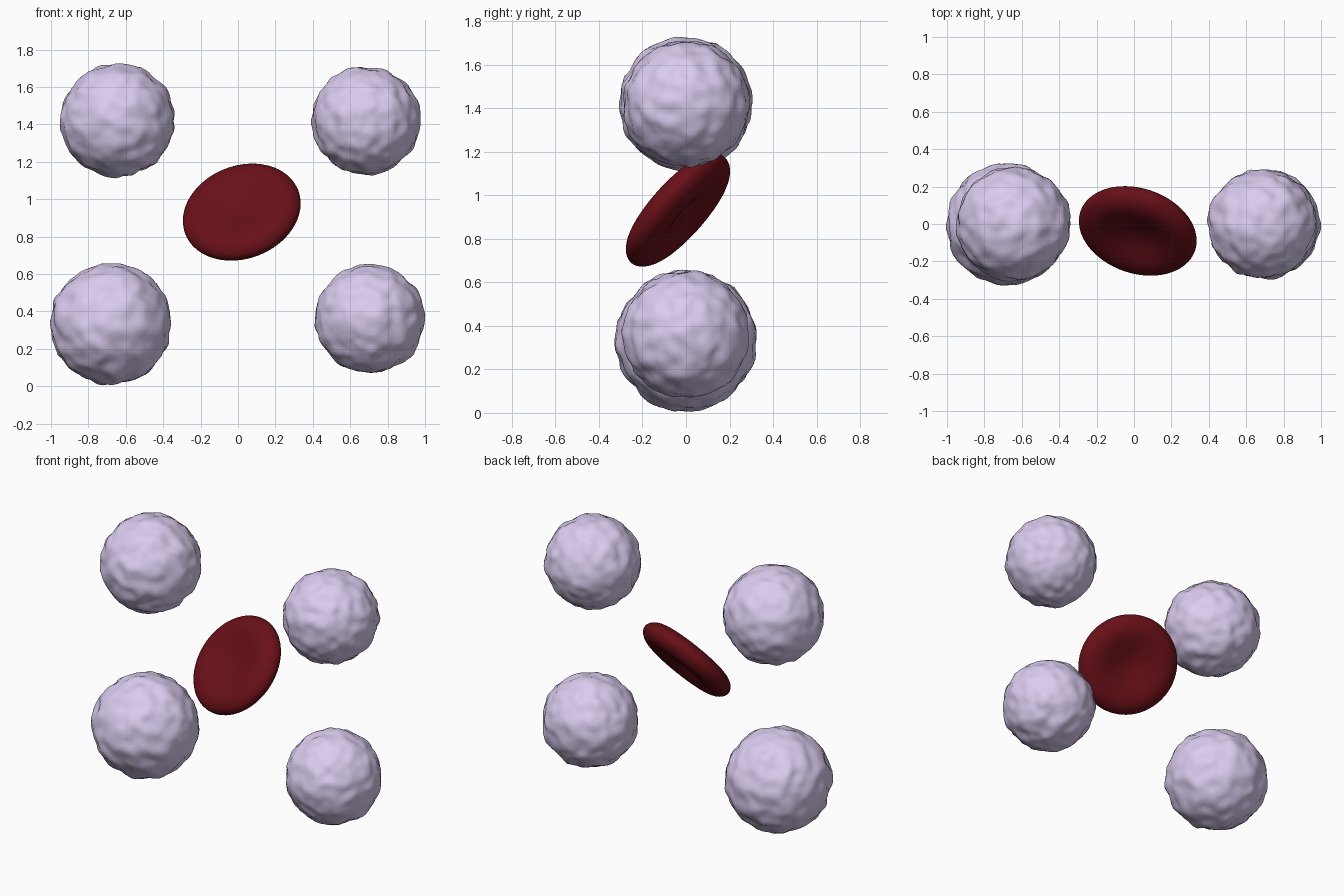
import bpy, bmesh, math
from mathutils import Vector, noise

if "Cube" in bpy.data.objects:
    bpy.data.objects.remove(bpy.data.objects["Cube"])


def material(name, rgb):
    m = bpy.data.materials.new(name)
    m.diffuse_color = (*rgb, 1)
    m.use_nodes = True
    m.node_tree.nodes["Principled BSDF"].inputs["Base Color"].default_value = m.diffuse_color
    return m


def finish(bm, name, mat, loc):
    bmesh.ops.recalc_face_normals(bm, faces=bm.faces)
    me = bpy.data.meshes.new(name)
    bm.to_mesh(me)
    bm.free()
    me.materials.append(mat)
    for p in me.polygons:
        p.use_smooth = True
    ob = bpy.data.objects.new(name, me)
    ob.location = loc
    bpy.context.collection.objects.link(ob)
    return ob


lilac = material("lilac", (0.70, 0.60, 0.86))
red = material("dark_red", (0.14, 0.005, 0.009))


# White cells: spheres with a lumpy surface
def white_cell(name, loc, r, seed):
    bm = bmesh.new()
    bmesh.ops.create_icosphere(bm, subdivisions=5, radius=1)
    shift = Vector((seed * 3.7, seed * 1.9, seed * 5.3))
    for v in bm.verts:
        d = v.co.normalized()
        bump = noise.noise(d * 4.2 + shift) + 0.25 * noise.noise(d * 8 + shift)
        v.co = d * r * (0.99 + 0.05 * bump)
    finish(bm, name, lilac, loc)


white_cell("white_cell_upper_left", (-0.645, 0, 1.422), 0.306, 1)
white_cell("white_cell_upper_right", (0.685, 0, 1.42), 0.291, 2)
white_cell("white_cell_lower_left", (-0.68, 0, 0.332), 0.325, 3)
white_cell("white_cell_lower_right", (0.705, 0, 0.36), 0.292, 4)

# Red cell: biconcave profile spun round its axis, then tilted
R, N = 0.324, 32
bm = bmesh.new()
profile = []
for i in range(N + 1):
    a = math.pi * i / N
    p = math.sin(a)
    half = 0.028 + 0.19 * p ** 2 - 0.10 * p ** 4
    profile.append(bm.verts.new((R * p, 0, math.cos(a) * half)))
edges = [bm.edges.new(pair) for pair in zip(profile, profile[1:])]
bmesh.ops.spin(bm, geom=profile + edges, axis=(0, 0, 1), cent=(0, 0, 0),
               angle=2 * math.pi, steps=64)
bmesh.ops.remove_doubles(bm, verts=bm.verts, dist=0.0001)
cell = finish(bm, "red_cell", red, (0.02, -0.037, 0.931))
cell.rotation_mode = 'QUATERNION'
cell.rotation_quaternion = Vector((-0.25, -0.72, 0.64)).to_track_quat('Z', 'Y')
